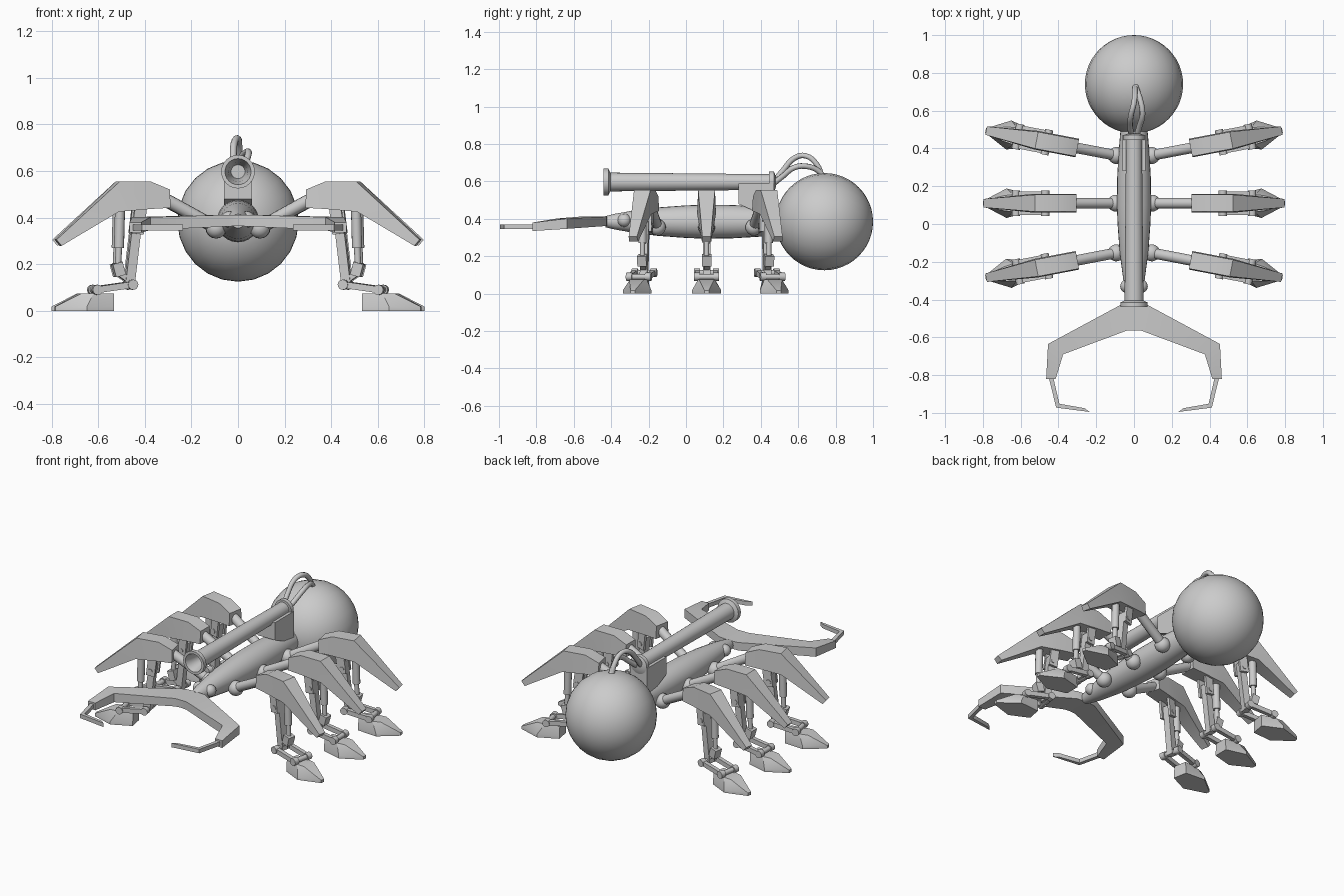
import bpy, bmesh, math
from mathutils import Vector, Matrix

cube = bpy.data.objects.get("Cube")
if cube:
    bpy.data.objects.remove(cube, do_unlink=True)

made = []
I = Matrix.Identity(4)


def finish(bm, name, m=I):
    bm.transform(m)
    bmesh.ops.recalc_face_normals(bm, faces=bm.faces)
    mesh = bpy.data.meshes.new(name)
    bm.to_mesh(mesh)
    bm.free()
    ob = bpy.data.objects.new(name, mesh)
    bpy.context.collection.objects.link(ob)
    made.append(ob)
    return ob


def add_loft(bm, rings):
    """Skin a row of equal-length point rings and cap both ends."""
    rows = [[bm.verts.new(p) for p in ring] for ring in rings]
    n = len(rows[0])
    for a, b in zip(rows, rows[1:]):
        for i in range(n):
            j = (i + 1) % n
            bm.faces.new((a[i], a[j], b[j], b[i]))
    bm.faces.new(rows[0])
    bm.faces.new(rows[-1])


def add_rod(bm, a, b, r, r2=None, segs=12):
    """Cylinder or cone between two points."""
    a, b = Vector(a), Vector(b)
    rot = (b - a).to_track_quat('Z', 'Y').to_matrix().to_4x4()
    bmesh.ops.create_cone(bm, cap_ends=True, segments=segs, radius1=r,
                          radius2=r if r2 is None else r2, depth=(b - a).length,
                          matrix=Matrix.Translation((a + b) / 2) @ rot)


def add_ball(bm, c, r, segs=16, rings=10):
    m = Matrix.Translation(c) @ Matrix.Rotation(math.pi / 2, 4, 'X')
    bmesh.ops.create_uvsphere(bm, u_segments=segs, v_segments=rings, radius=r, matrix=m)


def add_bar(bm, a, b, wide, thick):
    """Flat bar in the leg plane, wide across it."""
    a, b = Vector(a), Vector(b)
    n = (b - a).cross(Vector((0, 1, 0))).normalized() * thick
    w = Vector((0, wide, 0))
    add_loft(bm, [[p - n - w, p + n - w, p + n + w, p - n + w] for p in (a, b)])


def turned(name, profile, z, segs=24):
    """Solid turned about a line along y; profile is (y, radius)."""
    bm = bmesh.new()
    angles = [math.tau * i / segs for i in range(segs)]
    add_loft(bm, [[(r * math.cos(t), y, z + r * math.sin(t)) for t in angles]
                  for y, r in profile])
    return finish(bm, name)


# Body, rear globe and gun tube
turned("body", [(-.43, .03), (-.38, .042), (-.3, .056), (-.15, .076), (0, .087), (.1, .091),
                (.25, .089), (.4, .08), (.56, .066)], .385)
bm = bmesh.new()
add_ball(bm, (0, .74, .385), .26, 24, 24)
finish(bm, "rear_globe")
turned("gun_tube", [(-.3, .03), (-.39, .042), (-.44, .056), (-.44, .072), (-.415, .072),
                    (-.405, .05), (.445, .042), (.445, .056), (.47, .056), (.48, .03)], .597)

# Bracket joining tube and body
bm = bmesh.new()
add_loft(bm, [[(x, .28, .59), (x, .47, .59), (x, .47, .42), (x, .37, .44), (x, .28, .48)]
              for x in (-.06, .06)])
finish(bm, "tube_bracket")

# Cables arching from the tube to the globe
for i, pts in enumerate((
        [(-.015, .47, .6), (-.02, .52, .66), (-.015, .58, .725), (0, .64, .737),
         (.005, .7, .69), (.005, .73, .62)],
        [(.015, .47, .59), (.03, .52, .63), (.045, .58, .675), (.035, .65, .68),
         (.015, .71, .655), (.005, .74, .62)])):
    cu = bpy.data.curves.new("cable", 'CURVE')
    cu.dimensions = '3D'
    cu.bevel_depth = .015
    cu.bevel_resolution = 2
    cu.resolution_u = 4
    sp = cu.splines.new('BEZIER')
    sp.bezier_points.add(len(pts) - 1)
    for bp, p in zip(sp.bezier_points, pts):
        bp.co = p
        bp.handle_left_type = bp.handle_right_type = 'AUTO'
    ob = bpy.data.objects.new(f"cable_{i + 1}", cu)
    bpy.context.collection.objects.link(ob)


def leg(side, m):
    # Hip joint and upper strut
    bm = bmesh.new()
    add_ball(bm, (.095, 0, .355), .045)
    add_rod(bm, (.1, 0, .36), (.34, 0, .49), .028)
    finish(bm, f"hip_{side}", m)

    # Armoured thigh
    bm = bmesh.new()
    rings = []
    for ut, zt, ub, zb, w in ((.305, .52, .305, .442, .05), (.39, .555, .39, .437, .05),
                              (.525, .555, .53, .425, .05), (.797, .305, .775, .279, .025)):
        rings.append([(ut, -w * .9, zt), (ut, w * .9, zt), (ub, w, zb), (ub, -w, zb)])
    add_loft(bm, rings)
    finish(bm, f"thigh_{side}", m)

    # Shin with side cheeks and knee pin
    bm = bmesh.new()
    add_bar(bm, (.44, 0, .4), (.476, 0, .1), .02, .02)
    for v in (-.03, .03):
        add_bar(bm, (.43, v, .45), (.445, v, .33), .008, .026)
    add_rod(bm, (.445, -.042, .36), (.445, .042, .36), .014)
    finish(bm, f"shin_{side}", m)

    # Piston beside the shin
    bm = bmesh.new()
    add_rod(bm, (.515, 0, .45), (.52, 0, .27), .022)
    add_rod(bm, (.52, 0, .28), (.525, 0, .17), .014)
    add_bar(bm, (.53, 0, .205), (.515, 0, .15), .025, .022)
    add_bar(bm, (.525, 0, .165), (.475, 0, .13), .015, .012)
    finish(bm, f"piston_{side}", m)

    # Ankle links with cross pins
    bm = bmesh.new()
    heel, toe = Vector((.47, 0, .112)), Vector((.625, 0, .09))
    for v in (-.05, .05):
        off = Vector((0, v, 0))
        add_bar(bm, heel + off, toe + off, .012, .014)
        for p in (heel, toe):
            add_rod(bm, p + off * .7, p + off * 1.35, .022)
    for p in (heel, toe):
        add_rod(bm, p - Vector((0, .06, 0)), p + Vector((0, .06, 0)), .015)
    finish(bm, f"ankle_{side}", m)

    # Wedge foot
    bm = bmesh.new()
    half = lambda z, pts: ([(u, v, z) for u, v in pts] + [(u, -v, z) for u, v in pts[::-1]])
    sole = ((.55, .045), (.675, .078), (.8, .012))
    add_loft(bm, [half(0, sole), half(.018, sole),
                  half(.075, ((.55, .04), (.64, .046), (.69, .04)))])
    finish(bm, f"foot_{side}", m)


def mandible(side, m):
    # Flat jaw arm, root to elbow to end
    bm = bmesh.new()
    rings = []
    for outer, inner, top, bottom in (((0, -.42), (0, -.565), .412, .365),
                                      ((.065, -.425), (.04, -.565), .412, .362),
                                      ((.455, -.635), (.375, -.69), .402, .347),
                                      ((.465, -.82), (.415, -.82), .38, .335)):
        rings.append([(*outer, top), (*inner, top), (*inner, bottom), (*outer, bottom)])
    add_loft(bm, rings)
    finish(bm, f"jaw_arm_{side}", m)
    # Thin hooked claw
    bm = bmesh.new()
    rings = []
    for a, b in (((.452, -.81), (.428, -.81)), ((.412, -.972), (.395, -.952)),
                 ((.235, -.995), (.262, -.975))):
        rings.append([(*a, .37), (*b, .37), (*b, .345), (*a, .345)])
    add_loft(bm, rings)
    finish(bm, f"jaw_claw_{side}", m)
    # Eye bead
    bm = bmesh.new()
    add_ball(bm, (.037, -.33, .392), .036)
    finish(bm, f"eye_{side}", m)


# Mirrored legs and jaws
for side, s in (("left", 1), ("right", -1)):
    flip = Matrix.Diagonal((s, 1, 1, 1))
    mandible(side, flip)
    for row, y, angle in (("front", -.135, -10.8), ("middle", .11, 0), ("rear", .345, 10.8)):
        place = Matrix.Translation((0, y, 0)) @ Matrix.Rotation(math.radians(angle), 4, 'Z')
        leg(f"{row}_{side}", flip @ place)

# Smooth the round surfaces, keep the hard edges
bpy.ops.object.select_all(action='DESELECT')
for ob in made:
    ob.select_set(True)
bpy.context.view_layer.objects.active = made[0]
bpy.ops.object.shade_smooth_by_angle(angle=math.radians(31))
